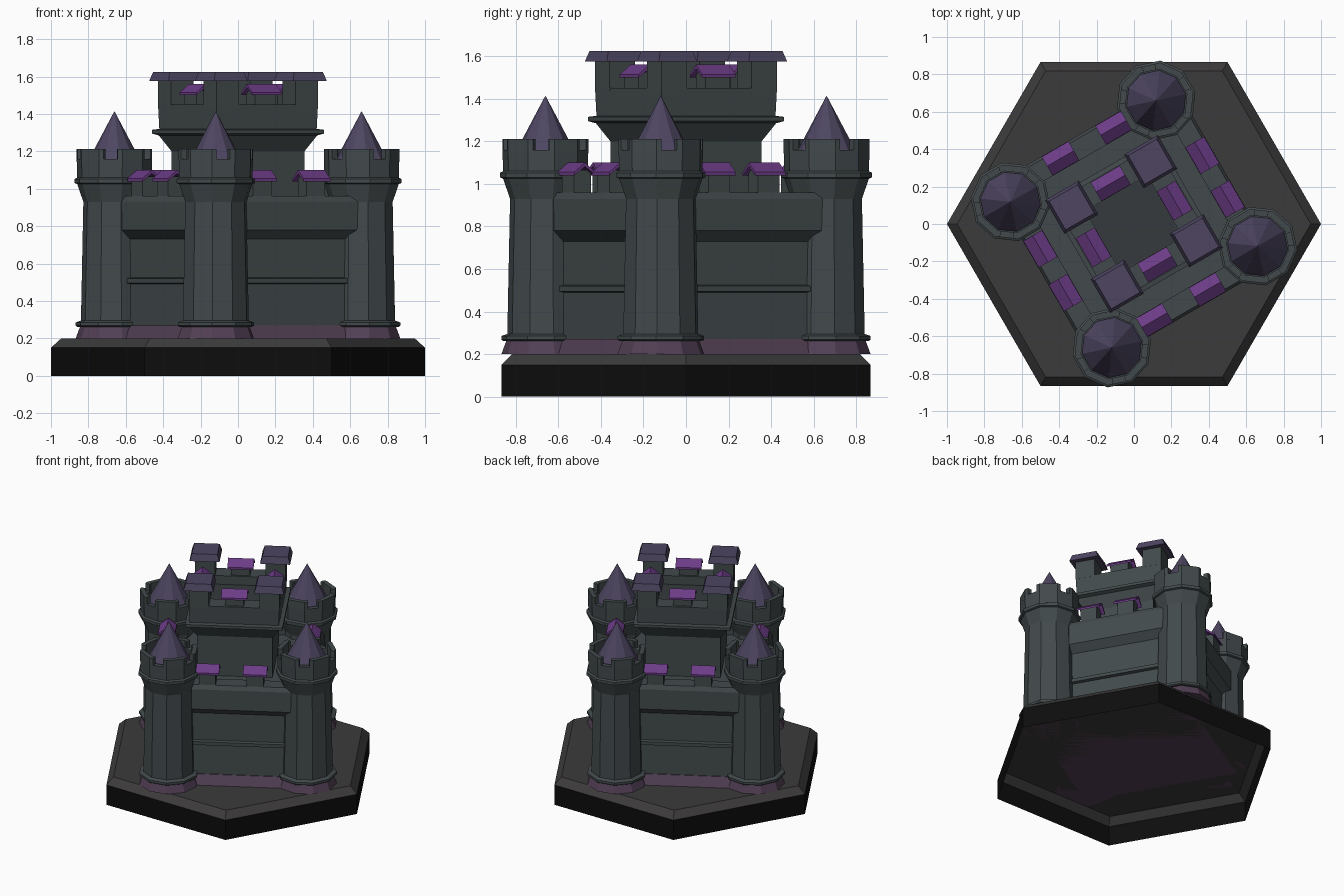
import bpy, bmesh
from math import sin, cos, pi, radians, sqrt
from mathutils import Matrix

if "Cube" in bpy.data.objects:
    bpy.data.objects.remove(bpy.data.objects["Cube"])

CASTLE = Matrix.Rotation(radians(30), 4, 'Z')


def material(name, rgb):
    m = bpy.data.materials.new(name)
    m.diffuse_color = (*rgb, 1)
    m.use_nodes = True
    m.node_tree.nodes["Principled BSDF"].inputs["Base Color"].default_value = m.diffuse_color
    return m


STONE = material("stone", (0.055, 0.068, 0.072))
FLOOR = material("dark_floor", (0.035, 0.042, 0.045))
PLINTH = material("plinth_stone", (0.085, 0.05, 0.09))
SLATE = material("slate", (0.075, 0.06, 0.12))
PURPLE = material("purple_tile", (0.15, 0.045, 0.24))
BLACK = material("base_edge", (0.004, 0.004, 0.004))
GROUND = material("base_top", (0.045, 0.043, 0.043))


def finish(name, bm, mat, matrix, fix=True):
    if fix:
        bmesh.ops.recalc_face_normals(bm, faces=bm.faces[:])
    bm.transform(matrix)
    me = bpy.data.meshes.new(name)
    bm.to_mesh(me)
    bm.free()
    ob = bpy.data.objects.new(name, me)
    bpy.context.collection.objects.link(ob)
    me.materials.append(mat)
    return ob


def loft(name, profile, sides, mat, matrix, phase=0.0, open_bottom=False):
    """Stack of regular polygons, profile = (radius, height) pairs."""
    bm = bmesh.new()
    rings = []
    for r, z in profile:
        if r == 0:
            rings.append([bm.verts.new((0, 0, z))] * sides)
        else:
            rings.append([bm.verts.new((r * cos(phase + 2 * pi * i / sides),
                                        r * sin(phase + 2 * pi * i / sides), z)) for i in range(sides)])
    for a, b in zip(rings, rings[1:]):
        for i in range(sides):
            j = (i + 1) % sides
            quad = [a[i], a[j], b[j], b[i]]
            bm.faces.new(list(dict.fromkeys(quad)))
    if not open_bottom:
        bm.faces.new(rings[0][::-1])
    if profile[-1][0] > 0:
        bm.faces.new(rings[-1])
    return finish(name, bm, mat, matrix, not open_bottom)


def square(name, profile, mat, matrix):
    """Square loft, profile = (half width, height) pairs."""
    return loft(name, [(h * sqrt(2), z) for h, z in profile], 4, mat, matrix, pi / 4)


def box(name, x0, x1, y0, y1, z0, z1, mat, matrix):
    bm = bmesh.new()
    bmesh.ops.create_cube(bm, size=1)
    bm.transform(Matrix.Translation(((x0 + x1) / 2, (y0 + y1) / 2, (z0 + z1) / 2))
                 @ Matrix.Diagonal((x1 - x0, y1 - y0, z1 - z0, 1)))
    return finish(name, bm, mat, matrix)


def prism(name, section_a, section_b, mat, matrix):
    """Solid between two matching outlines."""
    bm = bmesh.new()
    a = [bm.verts.new(p) for p in section_a]
    b = [bm.verts.new(p) for p in section_b]
    bm.faces.new(a)
    bm.faces.new(b[::-1])
    for i in range(len(a)):
        j = (i + 1) % len(a)
        bm.faces.new((a[i], b[i], b[j], a[j]))
    return finish(name, bm, mat, matrix)


def gable(name, x, y, z, length, w, matrix):
    """Bent tile roof with its ridge along the wall."""
    sec = [(-w, 0), (-w, .015), (0, .06), (w, .015), (w, 0), (0, .042)]
    ends = [[(x + s * length / 2, y + p, z + q) for p, q in sec] for s in (-1, 1)]
    prism(name, ends[0], ends[1], PURPLE, matrix)


# Hexagonal base, hollow underneath
base = loft("hex_base", [(1, 0), (1, .15), (.945, .2)], 6, BLACK, Matrix(), 0, True)
base.data.materials.append(GROUND)
for f in base.data.polygons:
    f.material_index = 1 if f.normal.z > .2 else 0

# Curtain wall: plinth, shaft, string course, overhanging parapet
square("wall_plinth", [(.555, .2), (.52, .27)], PLINTH, CASTLE)
square("curtain_wall", [(.515, .26), (.51, .49), (.532, .495), (.532, .52), (.51, .525), (.51, .73),
                        (.56, .78), (.56, .93), (.545, .96), (.44, .96), (.44, .9)], STONE, CASTLE)

# Keep with flared top
square("keep", [(.26, .85), (.26, 1.2), (.31, 1.285), (.337, 1.295), (.337, 1.315), (.308, 1.32),
                (.313, 1.45), (.19, 1.45), (.19, 1.38)], STONE, CASTLE)
square("keep_floor", [(.188, 1.37), (.188, 1.385)], FLOOR, CASTLE)

N = 10


def decagon(angle, r):
    """Point on a ten-sided outline."""
    step = 2 * pi / N
    k = r * cos(step / 2) / cos((angle % step) - step / 2)
    return k * cos(angle), k * sin(angle)


for q in range(4):
    turn = CASTLE @ Matrix.Rotation(q * pi / 2, 4, 'Z')

    # Wall merlons with tiled caps
    for x in (-.165, .165) if q % 2 == 0 else (-.135, .135):
        box("wall_merlon", x - .058, x + .058, -.545, -.455, .94, 1.065, STONE, turn)
        gable("wall_merlon_roof", x, -.5, 1.04, .165, .058, turn)

    # Keep merlons: middle of each side, and corner pillars with hipped caps
    box("keep_merlon", -.065, .065, -.295, -.205, 1.44, 1.525, STONE, turn)
    gable("keep_merlon_roof", 0, -.25, 1.5, .18, .058, turn)
    box("keep_corner_pillar", .175, .313, -.313, -.175, 1.44, 1.585, STONE, turn)
    square("keep_corner_roof", [(.104, 1.575), (.088, 1.625)], SLATE,
           turn @ Matrix.Translation((.244, -.244, 0)))

    # Corner tower
    at = turn @ Matrix.Translation((.513, -.433, 0))
    loft("tower_plinth", [(.208, .2), (.182, .27)], N, PLINTH, at)
    loft("tower", [(.2, .262), (.208, .268), (.208, .285), (.18, .295), (.167, .93), (.2, 1.025),
                   (.214, 1.03), (.214, 1.052), (.2, 1.06), (.203, 1.16), (.168, 1.16), (.168, 1.1)],
         N, STONE, at)
    loft("tower_roof", [(.162, 1.11), (0, 1.415)], N, SLATE, at)
    for m in range(5):
        mid = 2 * pi * (m + .25) / 5
        angles = [mid + radians(d) for d in (-25, -18, 18, 25)]
        outline = [decagon(a, .203) for a in angles] + [decagon(a, .168) for a in reversed(angles)]
        prism("tower_merlon", [(x, y, 1.155) for x, y in outline],
              [(x, y, 1.212) for x, y in outline], STONE, at)
